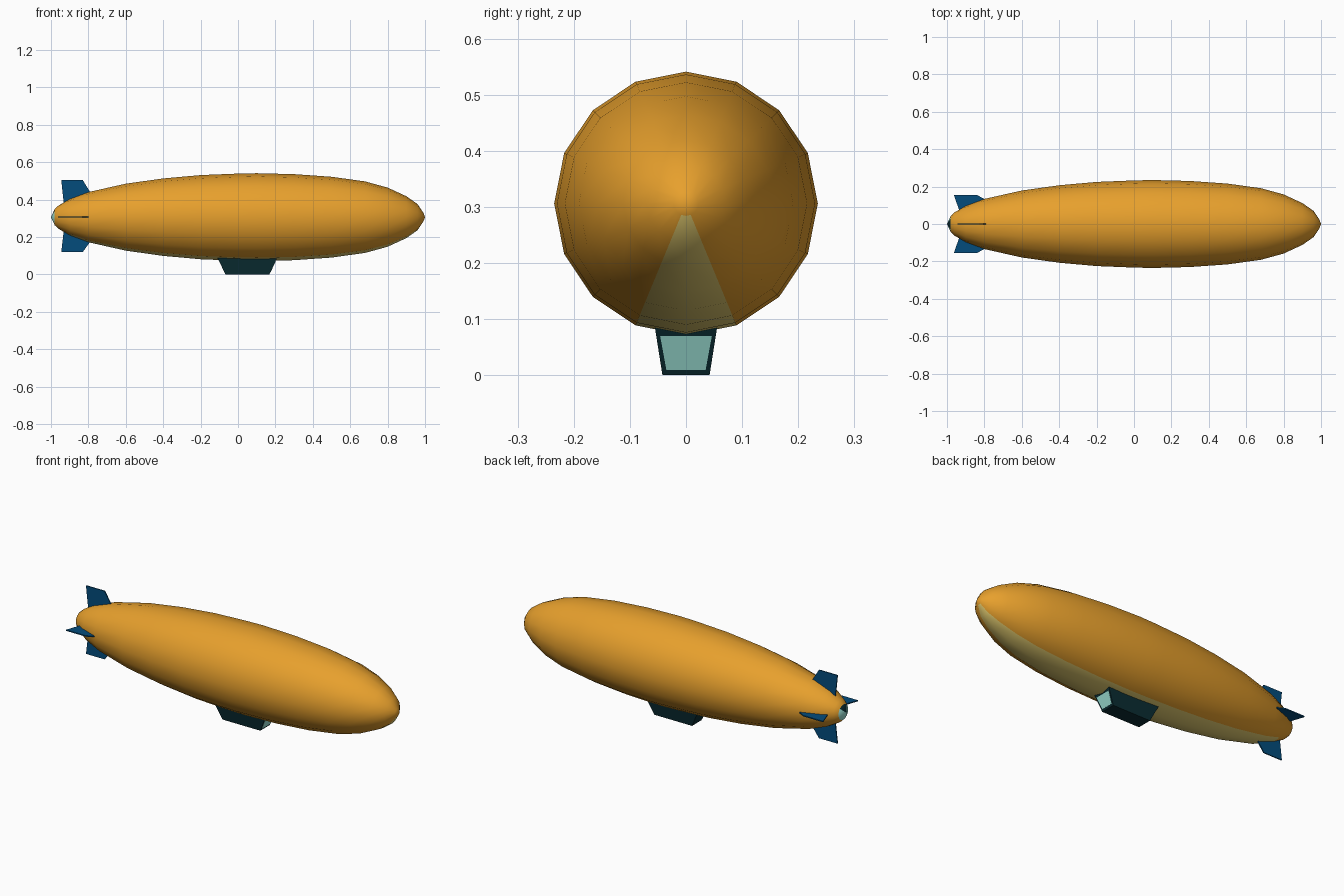
import bpy, bmesh, math
from mathutils import Vector

if "Cube" in bpy.data.objects:
    bpy.data.objects.remove(bpy.data.objects["Cube"])

CZ = 0.306   # height of the hull axis
SIDES = 16


def material(name, rgb):
    m = bpy.data.materials.new(name)
    m.diffuse_color = (*rgb, 1)
    m.use_nodes = True
    m.node_tree.nodes["Principled BSDF"].inputs["Base Color"].default_value = m.diffuse_color
    return m


ORANGE = material("orange fabric", (0.80, 0.352, 0.026))
BELLY = material("pale belly", (0.76, 0.60, 0.16))
BLUE = material("fin blue", (0.001, 0.072, 0.20))
DARK = material("dark teal", (0.003, 0.025, 0.032))
GLASS = material("pale glass", (0.34, 0.76, 0.68))


def finish(bm, name, mats):
    bmesh.ops.recalc_face_normals(bm, faces=bm.faces)
    me = bpy.data.meshes.new(name)
    bm.to_mesh(me)
    bm.free()
    for m in mats:
        me.materials.append(m)
    ob = bpy.data.objects.new(name, me)
    bpy.context.collection.objects.link(ob)
    return ob


def extrude_outline(name, pts, offset, mats):
    """Thin plate: outline points pushed both ways along offset."""
    bm = bmesh.new()
    a = [bm.verts.new(Vector(p) + offset) for p in pts]
    b = [bm.verts.new(Vector(p) - offset) for p in pts]
    bm.faces.new(a)
    bm.faces.new(b[::-1])
    for i in range(len(pts)):
        j = (i + 1) % len(pts)
        bm.faces.new((a[i], b[i], b[j], a[j]))
    return finish(bm, name, mats)


# Hull: 16-sided body of revolution along x, (x, radius)
profile = [(-0.980, 0.043), (-0.96, 0.062), (-0.9, 0.097), (-0.8, 0.134),
           (-0.6, 0.179), (-0.4, 0.207), (-0.2, 0.225), (0.0, 0.233),
           (0.1, 0.235), (0.3, 0.230), (0.5, 0.216), (0.68, 0.191),
           (0.8, 0.158), (0.9, 0.112), (0.96, 0.070), (0.992, 0.022)]
bm = bmesh.new()
rings = []
for x, r in profile:
    rings.append([bm.verts.new((x, r * math.sin(2 * math.pi * k / SIDES),
                                CZ + r * math.cos(2 * math.pi * k / SIDES)))
                  for k in range(SIDES)])
tail = bm.verts.new((-1, 0, CZ))
nose = bm.verts.new((1, 0, CZ))
for k in range(SIDES):
    j = (k + 1) % SIDES
    for n, (p, q) in enumerate(zip(rings, rings[1:])):
        f = bm.faces.new((p[k], p[j], q[j], q[k]))
        # the two bottom sectors form the pale belly stripe
        f.material_index = 1 if k in (7, 8) and n > 1 else 0
    bm.faces.new((nose, rings[-1][k], rings[-1][j]))
    # tail cap: dark on top, pale elsewhere
    f = bm.faces.new((tail, rings[0][j], rings[0][k]))
    f.material_index = 3 if k in (0, 1, 14, 15) else 2
for f in bm.faces:
    f.smooth = True
finish(bm, "hull", [ORANGE, BELLY, GLASS, DARK])


# Tail fins: four thin plates, (x, distance from axis)
def fin(name, direction, tip, back, front):
    d = Vector(direction)
    outline = [(-0.93, 0.06), (back, tip), (front, tip),
               (-0.785, 0.125), (-0.785, 0.06)]
    pts = [Vector((x, 0, CZ)) + d * r for x, r in outline]
    side = d.cross(Vector((1, 0, 0))) * 0.003
    extrude_outline(name, pts, side, [BLUE])


fin("top_fin", (0, 0, 1), 0.198, -0.945, -0.83)
fin("bottom_fin", (0, 0, -1), 0.186, -0.945, -0.83)
fin("left_fin", (0, 1, 0), 0.155, -0.963, -0.839)
fin("right_fin", (0, -1, 0), 0.155, -0.963, -0.839)

# Gondola: tapered box with a glazed front end
bm = bmesh.new()
loops = []
for z, x0, x1, w in ((0.0, -0.067, 0.168, 0.042), (0.095, -0.113, 0.212, 0.057)):
    loops.append([bm.verts.new(c) for c in
                  ((x0, -w, z), (x1, -w, z), (x1, w, z), (x0, w, z))])
lo, hi = loops
bm.faces.new(lo[::-1])
bm.faces.new(hi)
for i in range(4):
    j = (i + 1) % 4
    bm.faces.new((lo[i], lo[j], hi[j], hi[i]))
finish(bm, "gondola", [DARK])


# Front window plate lying on the sloping end of the gondola
def end_x(z):
    return 0.168 + z * 0.044 / 0.095


window = [(end_x(z), y, z) for y, z in
          ((-0.035, 0.010), (0.035, 0.010), (0.046, 0.070), (-0.046, 0.070))]
extrude_outline("front_window", window, Vector((0.001, 0, -0.0005)), [GLASS])
